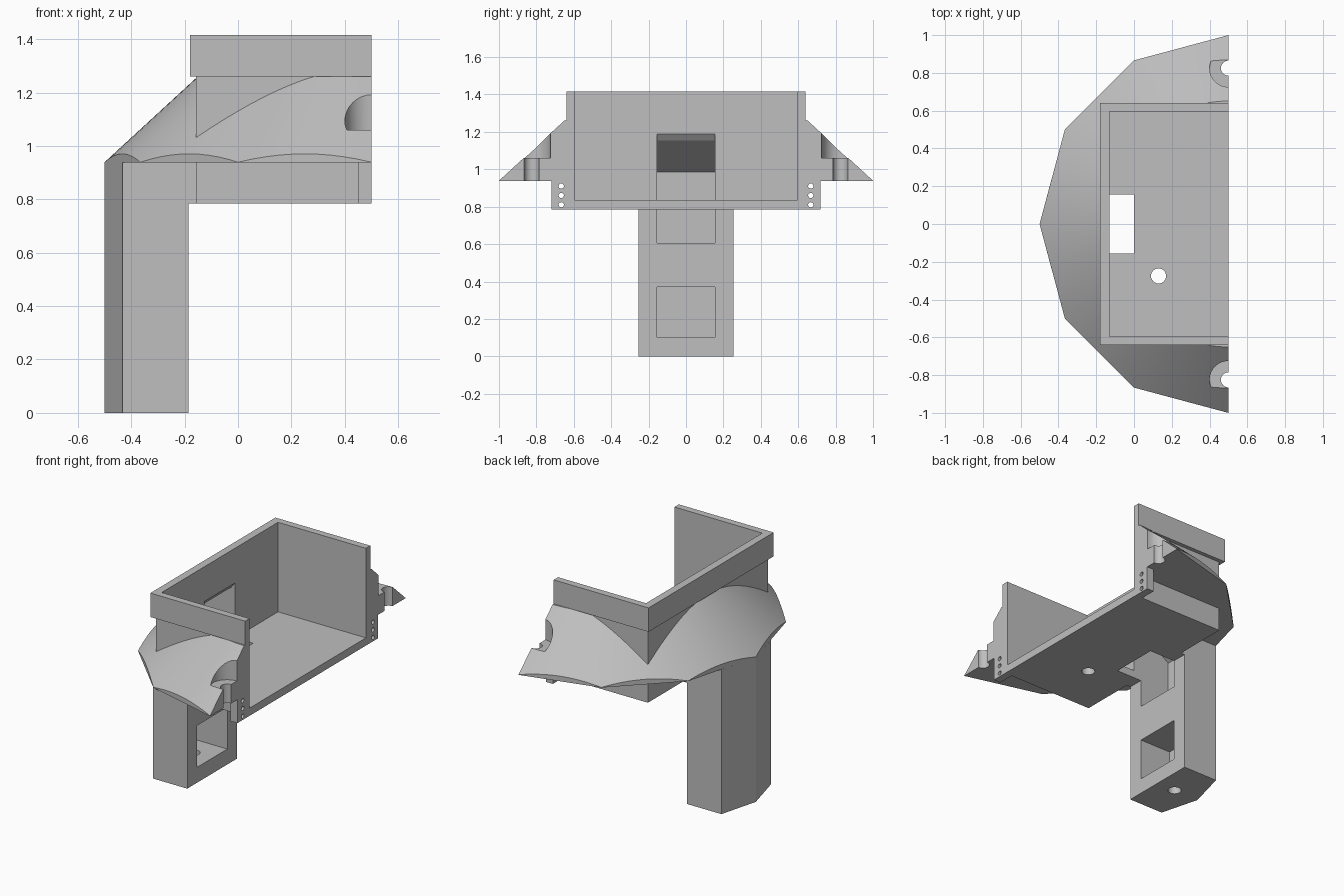
import bpy, bmesh, math
from mathutils import Vector

default = bpy.data.objects.get("Cube")
if default:
    bpy.data.objects.remove(default, do_unlink=True)

GREY = (0.52, 0.52, 0.52, 1)
grey = bpy.data.materials.new("plain grey")
grey.diffuse_color = GREY
grey.use_nodes = True
grey.node_tree.nodes["Principled BSDF"].inputs["Base Color"].default_value = GREY


def finish(name, bm):
    """Turn a bmesh into a grey object."""
    bmesh.ops.recalc_face_normals(bm, faces=bm.faces)
    mesh = bpy.data.meshes.new(name)
    bm.to_mesh(mesh)
    bm.free()
    mesh.materials.append(grey)
    ob = bpy.data.objects.new(name, mesh)
    bpy.context.scene.collection.objects.link(ob)
    return ob


def extrude(name, points, along):
    """Solid from a flat outline pushed along a vector."""
    bm = bmesh.new()
    face = bm.faces.new([bm.verts.new(p) for p in points])
    new = bmesh.ops.extrude_face_region(bm, geom=[face])["geom"]
    verts = [g for g in new if isinstance(g, bmesh.types.BMVert)]
    bmesh.ops.translate(bm, verts=verts, vec=Vector(along))
    return finish(name, bm)


def block(name, x0, x1, y0, y1, z0, z1):
    outline = [(x0, y0, z0), (x1, y0, z0), (x1, y1, z0), (x0, y1, z0)]
    return extrude(name, outline, (0, 0, z1 - z0))


def rod(name, centre, radius, length, axis="Z", segments=32):
    """Cylinder centred on a point, along Z or X."""
    u, v = (Vector((1, 0, 0)), Vector((0, 1, 0))) if axis == "Z" else (Vector((0, 1, 0)), Vector((0, 0, 1)))
    w = u.cross(v) * length
    ring = [Vector(centre) - w / 2 + radius * (u * math.cos(a) + v * math.sin(a))
            for a in (2 * math.pi * i / segments for i in range(segments))]
    return extrude(name, ring, w)


def carve(ob, cutters, operation="DIFFERENCE"):
    """Apply cutters to an object, then discard them."""
    for cutter in cutters:
        cutter.hide_render = True
        mod = ob.modifiers.new("cut", "BOOLEAN")
        mod.operation = operation
        mod.solver = "EXACT"
        mod.object = cutter
    bpy.context.view_layer.update()
    graph = bpy.context.evaluated_depsgraph_get()
    mesh = bpy.data.meshes.new_from_object(ob.evaluated_get(graph))
    ob.modifiers.clear()
    ob.data = mesh
    for cutter in cutters:
        bpy.data.objects.remove(cutter, do_unlink=True)


def pocket():
    """Slanted chamber running from the handle into the tray."""
    profile = [(-0.40, 0.605), (0, 0.605), (0, 0.9), (-0.1, 0.9), (-0.1, 1.19),
               (-0.13, 1.19), (-0.157, 1.155), (-0.40, 0.985)]
    return extrude("pocket", [(x, -0.155, z) for x, z in profile], (0, 0.31, 0))


def cavity():
    return block("cavity", -0.13, 0.7, -0.595, 0.595, 0.835, 1.7)


# Shroud: half of a twelve-sided prism trimmed by a cone
BACK, BASE, TOP, SLOPE = 0.5, 0.937, 1.26, 0.92
half = [(BACK - math.sin(a), -math.cos(a), BASE)
        for a in (math.radians(30 * i) for i in range(7))]
shroud = extrude("shroud", half, (0, 0, 0.5))
bm = bmesh.new()
low = BASE - 0.1
bmesh.ops.create_cone(bm, cap_ends=True, segments=120, depth=TOP - low,
                      radius1=1.002 + 0.1 / SLOPE, radius2=1.002 - (TOP - BASE) / SLOPE)
bmesh.ops.translate(bm, verts=bm.verts, vec=(BACK, 0, (TOP + low) / 2))
carve(shroud, [finish("cone", bm)], "INTERSECT")
cutters = [block("tray_space", -0.157, 0.7, -0.614, 0.614, 0.5, 1.7), pocket()]
for side in (-1, 1):
    cutters.append(rod("counterbore", (BACK, side * 0.825, 1.26), 0.1, 0.4))
    cutters.append(rod("bolt_hole", (BACK, side * 0.825, 1.0), 0.04, 0.4))
carve(shroud, cutters)

# Tray: open-sided box with a drain hole and a slot
tray = block("tray", -0.157, BACK, -0.614, 0.614, 0.785, TOP)
carve(tray, [cavity(), pocket(), rod("floor_hole", (0.13, -0.275, 0.8), 0.04, 0.3)])

# Rim: thicker band around the top of the tray
rim = block("rim", -0.18, BACK, -0.64, 0.64, TOP, 1.415)
carve(rim, [cavity()])

# Handle: wedge-backed post with a window and a hole in its foot
handle = extrude("handle", [(-0.185, -0.255, 0), (-0.185, 0.255, 0), (-0.432, 0.255, 0),
                            (-0.5, 0, 0), (-0.432, -0.255, 0)], (0, 0, BASE))
carve(handle, [pocket(), block("window", -0.41, 0, -0.155, 0.155, 0.10, 0.37),
               rod("foot_hole", (-0.32, 0, 0), 0.04, 0.3)])

# Neck: short bridge between handle and tray
neck = block("neck", -0.185, -0.157, -0.255, 0.255, 0.785, BASE)
carve(neck, [pocket()])

# Mounting flanges with three small holes each
parts = [shroud, tray, rim, handle, neck]
for side, label in ((-1, "right"), (1, "left")):
    y0, y1 = sorted((side * 0.614, side * 0.72))
    flange = block(label + "_flange", 0.45, BACK, y0, y1, 0.785, BASE)
    carve(flange, [rod("pin_hole", (BACK, side * 0.667, z), 0.014, 0.3, "X", 24)
                   for z in (0.81, 0.86, 0.91)])
    parts.append(flange)

# Smooth round surfaces, keep facets crisp
for ob in parts:
    ob.data.shade_smooth()
    ob.data.set_sharp_from_angle(angle=math.radians(20))
